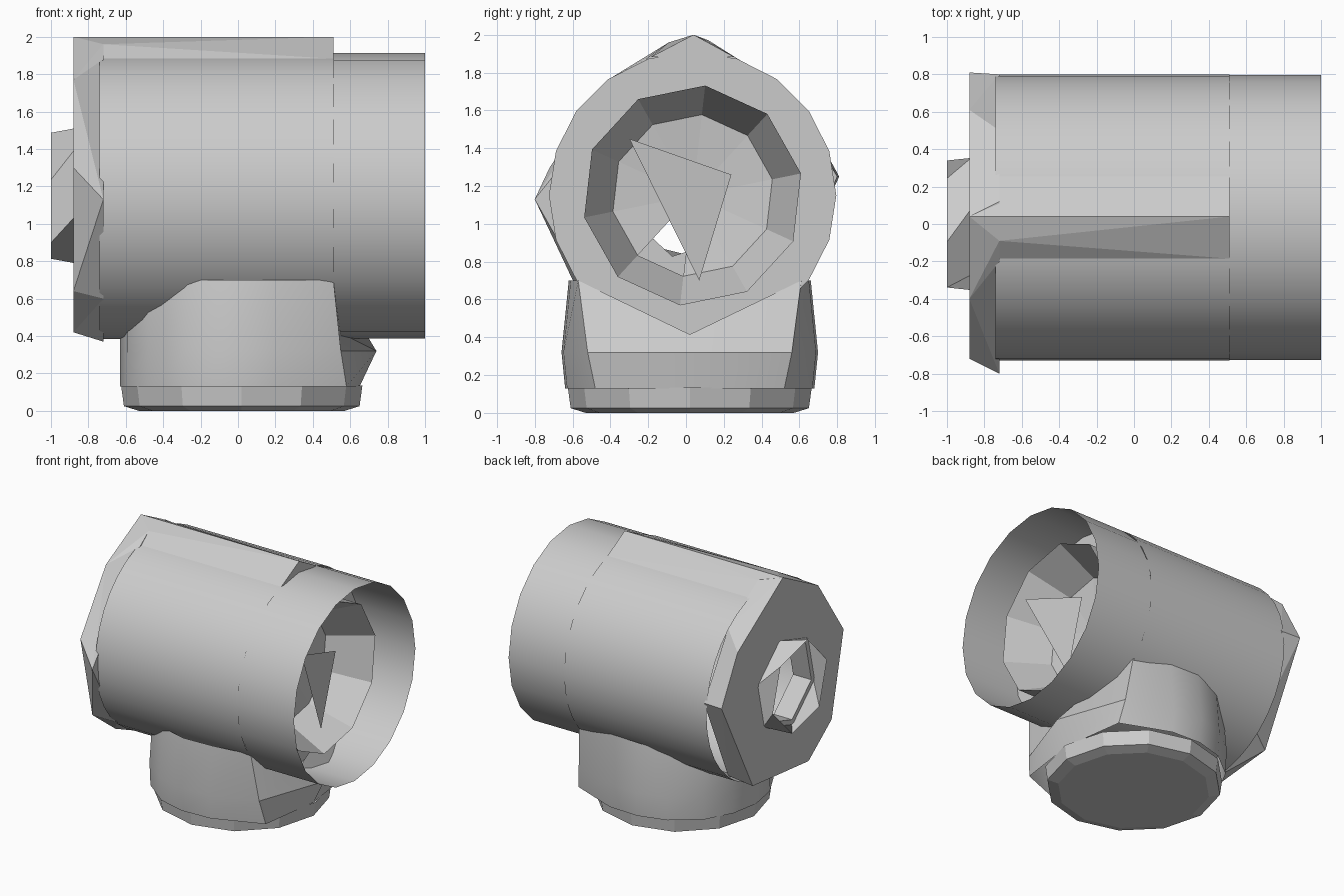
import bpy, bmesh, math

if "Cube" in bpy.data.objects:
    bpy.data.objects.remove(bpy.data.objects["Cube"])

grey = bpy.data.materials.new("plain grey")
grey.use_nodes = True
grey.diffuse_color = (0.6, 0.6, 0.6, 1)
grey.node_tree.nodes["Principled BSDF"].inputs["Base Color"].default_value = (0.6, 0.6, 0.6, 1)

CY, CZ, R = 0.035, 1.15, 0.765      # barrel axis and radius


def finish(name, bm, smooth=None):
    mesh = bpy.data.meshes.new(name)
    bm.to_mesh(mesh)
    bm.free()
    obj = bpy.data.objects.new(name, mesh)
    bpy.context.collection.objects.link(obj)
    mesh.materials.append(grey)
    if smooth:
        bpy.ops.object.select_all(action='DESELECT')
        obj.select_set(True)
        bpy.context.view_layer.objects.active = obj
        bpy.ops.object.shade_smooth_by_angle(angle=math.radians(smooth))
    return obj


def loft(name, rings, smooth=None, caps=()):
    """Skin a list of equal rings; close the rings whose index is in caps."""
    bm = bmesh.new()
    rows = [[bm.verts.new(p) for p in ring] for ring in rings]
    n = len(rows[0])
    for a, b in zip(rows, rows[1:]):
        for i in range(n):
            j = (i + 1) % n
            bm.faces.new((a[i], a[j], b[j], b[i]))
    for k in caps:
        bm.faces.new(rows[k])
    bmesh.ops.recalc_face_normals(bm, faces=bm.faces[:])
    return finish(name, bm, smooth)


def hull(name, points, smooth=None):
    bm = bmesh.new()
    for p in points:
        bm.verts.new(p)
    bmesh.ops.convex_hull(bm, input=bm.verts[:])
    bmesh.ops.dissolve_limit(bm, angle_limit=0.01, verts=bm.verts[:], edges=bm.edges[:])
    return finish(name, bm, smooth)


def circle(x, r, n, turn=0.0, cy=CY):
    angles = [math.tau * i / n + turn for i in range(n)]
    return [(x, cy + r * math.cos(a), CZ + r * math.sin(a)) for a in angles]


def barrel_z(y, sign):
    """Height of the barrel surface above (1) or below (-1) its axis."""
    return CZ + sign * math.sqrt(R * R - (y - CY) ** 2)


# Main barrel and the open front hood
loft("barrel", [circle(-0.74, R, 36), circle(0.51, R, 36)], 40)
loft("hood", [circle(0.5, R - 0.003, 20), circle(1.0, R - 0.003, 20)], 40)

# Flat band deep in the hood, with a faceted ring standing out of it
loft("hood_floor_band", [circle(0.51, R - 0.005, 20), circle(0.51, 0.55, 20)])
loft("inner_ring", [circle(0.51, 0.585, 10, 0.2), circle(0.78, 0.585, 10, 0.2),
                    circle(0.45, 0.43, 10, 0.2)])

# Inner floor, with one wedge left open
floor = bmesh.new()
centre = floor.verts.new((0.4, CY, CZ))
edge = [floor.verts.new(p) for p in circle(0.45, 0.43, 10, 0.2)]
for i in range(10):
    if i != 6:
        floor.faces.new((centre, edge[i], edge[(i + 1) % 10]))
finish("inner_floor", floor)

# Hanging triangular blade inside the hood
blade = bmesh.new()
blade.faces.new([blade.verts.new(p) for p in
                 ((0.77, -0.3, 1.45), (0.68, 0.07, 0.7), (0.69, 0.24, 1.26))])
finish("inner_blade", blade)

# Irregular faceted end collar: outer outline, then inner outline
outer = [(0.04, 2.0), (-0.4, 1.77), (-0.72, 1.3), (-0.57, 0.64), (-0.28, 0.42),
         (0.42, 0.49), (0.81, 1.25), (0.61, 1.62)]
inner = [(0.12, 1.97), (-0.09, 1.96), (-0.2, 1.88), (-0.8, 1.13), (-0.5, 0.6),
         (-0.1, 0.37), (0.5, 0.56), (0.8, 1.25), (0.5, 1.73)]
collar = hull("end_collar", [(-0.88, y, z) for y, z in outer]
              + [(-0.72, y, z) for y, z in inner])

# Six-sided hole through the collar
cutter = loft("hole_cutter", [circle(-1.2, 0.33, 6, 0.3, 0), circle(-0.5, 0.33, 6, 0.3, 0)],
              caps=(0, 1))
mod = collar.modifiers.new("hole", 'BOOLEAN')
mod.operation = 'DIFFERENCE'
mod.solver = 'EXACT'
mod.object = cutter
bpy.context.view_layer.objects.active = collar
bpy.context.view_layer.update()
bpy.ops.object.modifier_apply(modifier="hole")
bpy.data.objects.remove(cutter)

# Short twisted neck around the hole
loft("end_neck", [circle(-0.87, 0.37, 6, 0.3, 0), circle(-1.0, 0.35, 6, 0.8, 0)])

# Sharp ridge along the top of the barrel
ridge_base = [(x, CY + side * 0.22, barrel_z(CY + 0.22, 1))
              for x in (-0.72, 0.51) for side in (-1, 1)]
hull("top_ridge", [(-0.88, 0.04, 2.0), (-0.72, 0.12, 1.965), (-0.72, -0.09, 1.96),
                   (0.51, 0.04, 2.0)] + ridge_base)

# Foot wall: round at the back, squared off into a point under the hood
half = [(0.2, 0.63), (-0.05, 0.64), (-0.27, 0.58), (-0.48, 0.42), (-0.59, 0.22)]


def foot_ring(z, nose, corner_x, corner_y, widen=1.0):
    side = [(corner_x, corner_y)] + [(x, y * widen) for x, y in half]
    plan = [(nose, 0)] + side + [(-0.63, 0)] + [(x, -y) for x, y in reversed(side)]
    return [(x, y + 0.02, z) for x, y in plan]


top = [(x, y, min(0.7, barrel_z(y, -1) + 0.03)) for x, y, _ in foot_ring(0, 0.55, 0.51, 0.59)]
top[1] = (*top[1][:2], 0.7)
top[-1] = (*top[-1][:2], 0.7)
loft("foot", [foot_ring(0.13, 0.65, 0.58, 0.5, 1.03),
              foot_ring(0.32, 0.74, 0.55, 0.54, 1.06), top], 30)

# Chamfered twelve-sided foot plate
plate = [[(0.02 + r * math.cos(math.tau * i / 12), 0.02 + r * math.sin(math.tau * i / 12), z)
          for i in range(12)]
         for r, z in ((0.55, 0.0), (0.63, 0.025), (0.645, 0.135))]
loft("foot_plate", plate, caps=(0,))
